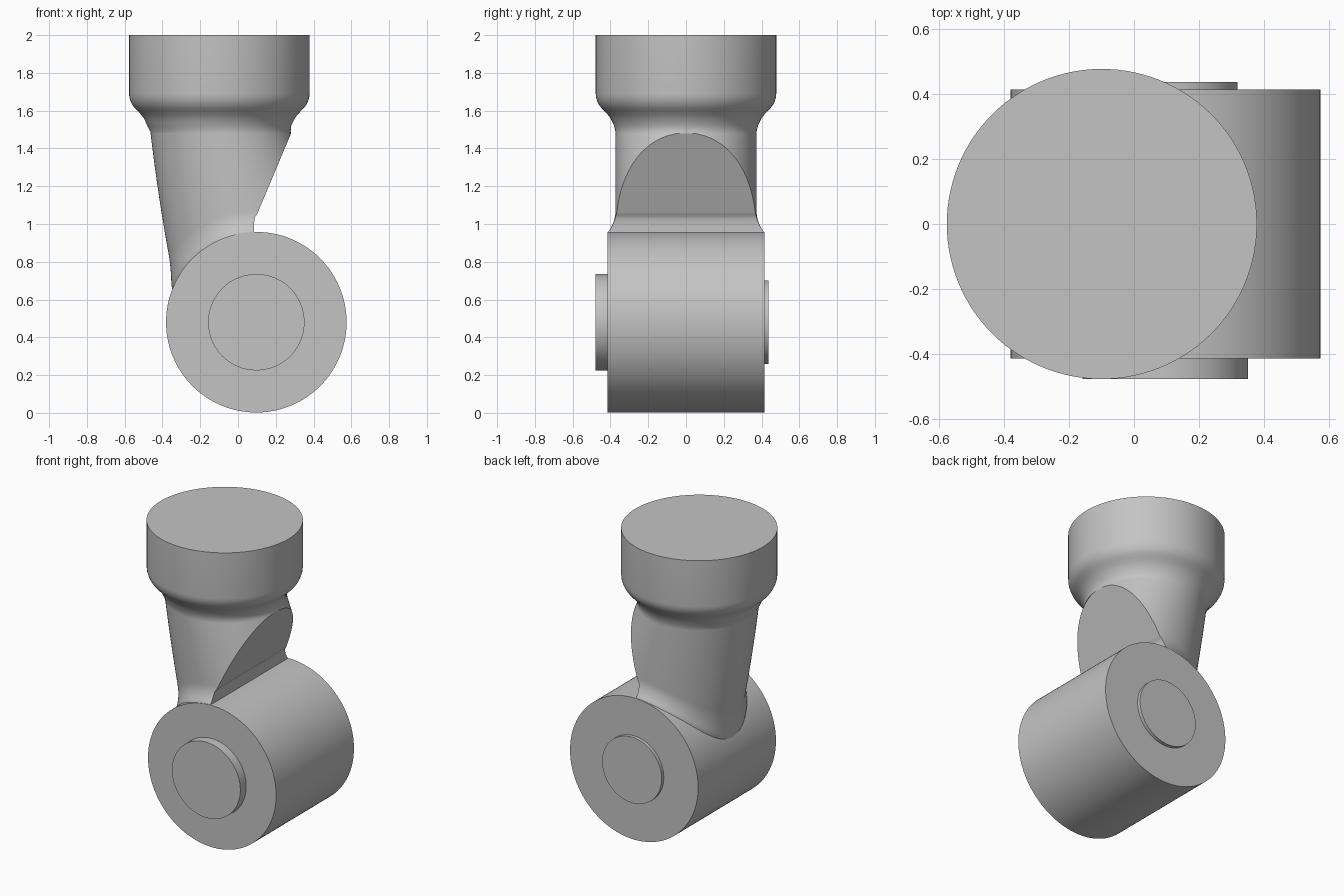
import bpy, bmesh, math
from mathutils import Matrix

cube = bpy.data.objects.get("Cube")
if cube:
    bpy.data.objects.remove(cube, do_unlink=True)

grey = bpy.data.materials.new("plain grey")
grey.use_nodes = True
colour = (0.55, 0.55, 0.55, 1)
grey.diffuse_color = colour
grey.node_tree.nodes["Principled BSDF"].inputs["Base Color"].default_value = colour

AXIS_X, AXIS_Z, RADIUS, HALF = 0.097, 0.48, 0.478, 0.415


def finish(bm, name):
    bmesh.ops.recalc_face_normals(bm, faces=bm.faces)
    mesh = bpy.data.meshes.new(name)
    bm.to_mesh(mesh)
    bm.free()
    mesh.materials.append(grey)
    obj = bpy.data.objects.new(name, mesh)
    bpy.context.collection.objects.link(obj)
    bpy.ops.object.select_all(action="DESELECT")
    obj.select_set(True)
    bpy.context.view_layer.objects.active = obj
    bpy.ops.object.shade_smooth_by_angle(angle=math.radians(28))


def cross_cylinder(name, radius, y0, y1):
    """Cylinder lying along y on the barrel axis."""
    bm = bmesh.new()
    place = Matrix.Translation((AXIS_X, (y0 + y1) / 2, AXIS_Z)) @ Matrix.Rotation(math.pi / 2, 4, "X")
    bmesh.ops.create_cone(bm, cap_ends=True, segments=128, radius1=radius,
                          radius2=radius, depth=y1 - y0, matrix=place)
    finish(bm, name)


# Barrel and its two pin ends
cross_cylinder("barrel", RADIUS, -HALF, HALF)
cross_cylinder("front_pin", 0.255, -0.478, -HALF + 0.02)
cross_cylinder("back_pin", 0.222, HALF - 0.02, 0.438)


# Sloping flat on the neck, rounded where it meets the barrel
def cut_x(z):
    if z > 1.04:
        return 0.092 + 0.42 * (z - 1.03)
    return 0.084 + 2.4 * max(0, z - 0.985) ** 2


def neck_ring(z):
    """Leaning oval section, cut by the flat and flared onto the barrel."""
    u = 1.5 - z
    left = -0.465 + 0.115 * u + 0.05 * u * u
    centre = min(0.08, -0.095 + 0.267 * u)
    a, b = centre - left, 0.374
    start = max(0.02, math.acos(max(-1, min(1, (cut_x(z) - centre) / a))))
    ring = []
    for i in range(ARC + 1):
        t = start + (2 * math.pi - 2 * start) * i / ARC
        x, y = centre + a * math.cos(t), b * math.sin(t)
        gap = max(0, math.hypot(x - AXIS_X, z - AXIS_Z) - RADIUS)
        flare = 0.039 * max(0, 1 - gap / 0.11) ** 2
        if math.cos(t) < 0:
            x += 0.4 * flare * math.cos(t)
        ring.append((x, y + flare * math.sin(t), z))
    first, last = ring[0], ring[-1]
    for i in range(1, FLAT):
        f = i / FLAT
        ring.append((last[0], last[1] + (first[1] - last[1]) * f, z))
    return ring


def head_ring(z, r):
    start = 0.02
    arc = [start + (2 * math.pi - 2 * start) * i / ARC for i in range(ARC + 1)]
    ring = [(-0.099 + r * math.cos(t), r * math.sin(t), z) for t in arc]
    for i in range(1, FLAT):
        y = r * math.sin(start) * (2 * i / FLAT - 1)
        ring.append((ring[0][0], y, z))
    return ring


# Neck and head as one loft, bottom to top
ARC, FLAT, STEPS = 112, 4, 90
rings = [neck_ring(0.45 + 1.04 * i / STEPS) for i in range(STEPS + 1)]
head_profile = [(1.515, 0.379), (1.54, 0.390), (1.56, 0.400), (1.58, 0.415),
                (1.6, 0.434), (1.615, 0.449), (1.63, 0.460), (1.65, 0.470),
                (1.67, 0.476), (1.69, 0.478), (2.0, 0.478)]
rings += [head_ring(z, r) for z, r in head_profile]

bm = bmesh.new()
loops = [[bm.verts.new(p) for p in ring] for ring in rings]
for low, high in zip(loops, loops[1:]):
    for i in range(len(low)):
        j = (i + 1) % len(low)
        bm.faces.new((low[i], low[j], high[j], high[i]))
bm.faces.new(loops[0])
bm.faces.new(loops[-1])
finish(bm, "neck_and_head")
